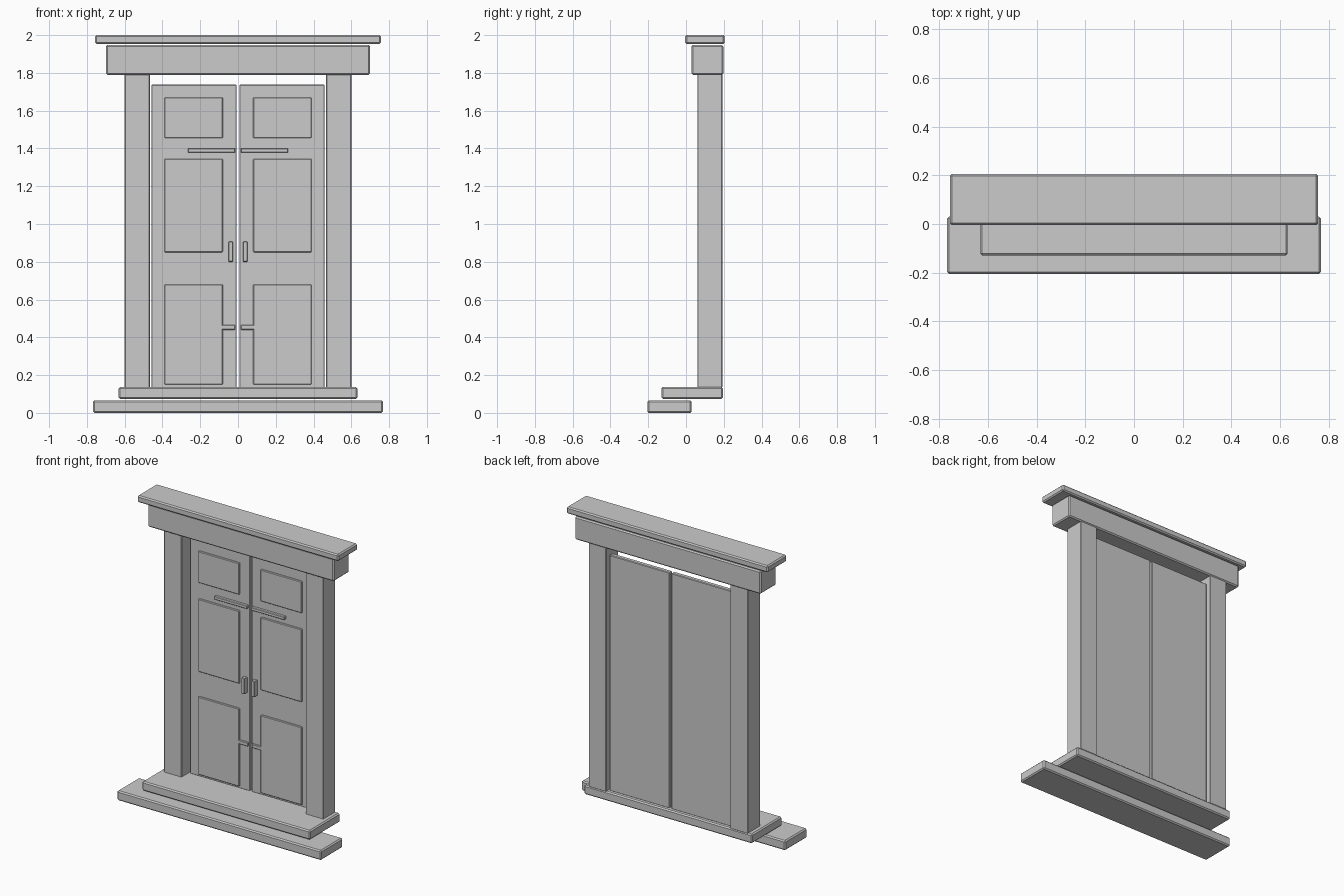
import bpy, bmesh

if "Cube" in bpy.data.objects:
    bpy.data.objects.remove(bpy.data.objects["Cube"])


def box(name, x, y, z, bevel=0.006):
    """Bevelled box from (min, max) ranges."""
    bm = bmesh.new()
    bmesh.ops.create_cube(bm, size=1)
    for v in bm.verts:
        v.co = [r[0] if c < 0 else r[1] for c, r in zip(v.co, (x, y, z))]
    bmesh.ops.bevel(bm, geom=bm.edges[:], offset=bevel, segments=1, affect='EDGES')
    mesh = bpy.data.meshes.new(name)
    bm.to_mesh(mesh)
    bm.free()
    obj = bpy.data.objects.new(name, mesh)
    bpy.context.collection.objects.link(obj)
    return obj


def pair(name, x, y, z, bevel=0.006):
    """The same box on the left and right of the doorway."""
    box(name + "_right", x, y, z, bevel)
    box(name + "_left", (-x[1], -x[0]), y, z, bevel)


# Steps
box("lower_step", (-0.768, 0.768), (-0.205, 0.03), (0, 0.066), 0.008)
box("upper_step", (-0.632, 0.632), (-0.13, 0.195), (0.074, 0.137), 0.008)

# Frame
pair("door_post", (0.467, 0.6), (0.06, 0.192), (0.132, 1.797), 0.004)
box("lintel", (-0.7, 0.7), (0.028, 0.198), (1.79, 1.947), 0.008)
box("cornice", (-0.757, 0.757), (-0.004, 0.205), (1.954, 2.0), 0.008)

# Door leaves
pair("door_leaf", (0.007, 0.458), (0.137, 0.168), (0.134, 1.738), 0.004)

# Raised panels
for label, z in (("bottom", (0.15, 0.68)), ("middle", (0.85, 1.345)), ("top", (1.455, 1.67))):
    pair("panel_" + label, (0.08, 0.39), (0.126, 0.145), z, 0.004)

# Strap bars and pull handles
pair("upper_bar", (0.015, 0.265), (0.118, 0.145), (1.378, 1.4), 0.003)
pair("lower_bar", (0.015, 0.265), (0.126, 0.145), (0.44, 0.466), 0.003)
pair("handle", (0.026, 0.05), (0.105, 0.14), (0.8, 0.907), 0.003)
